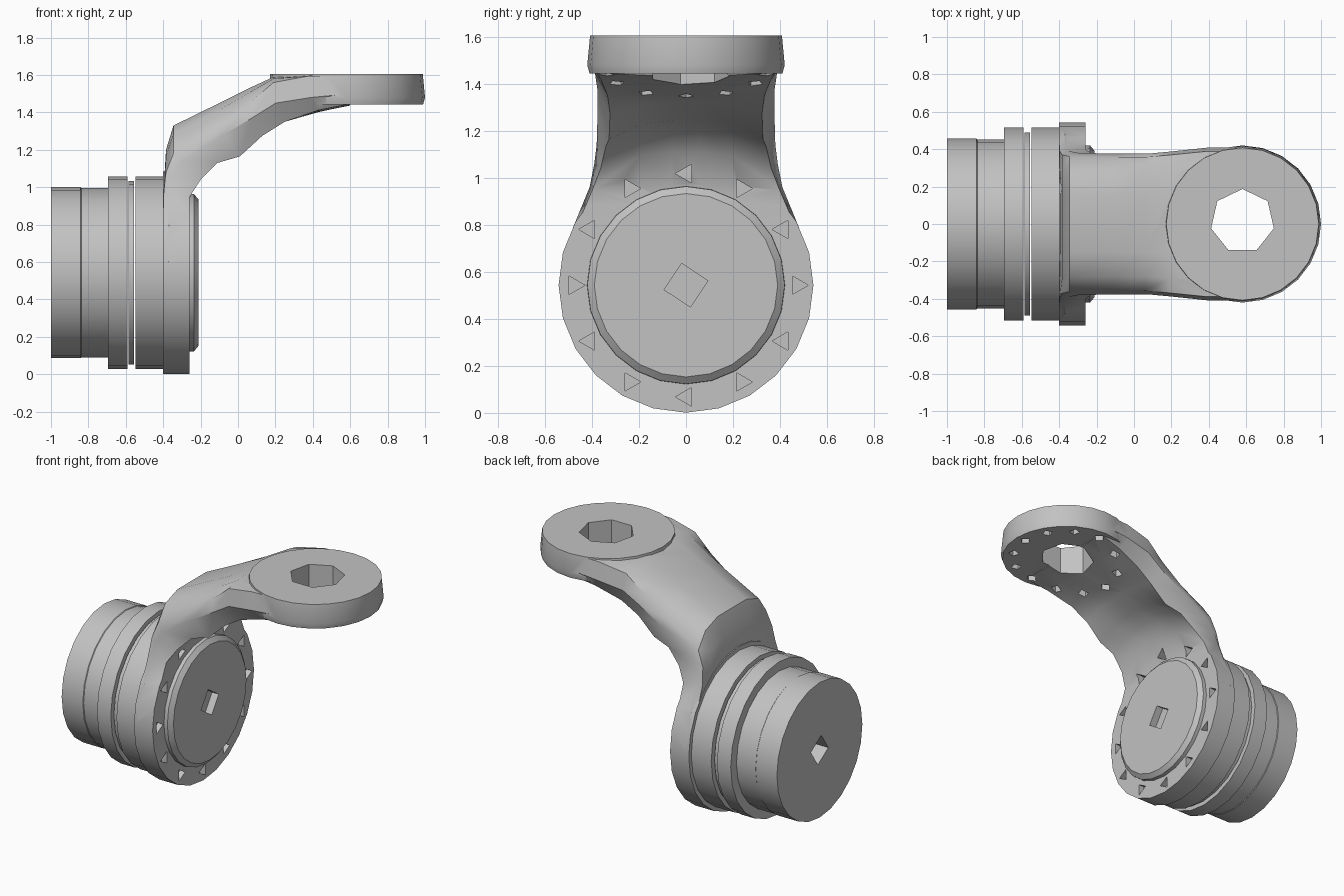
import bpy, bmesh
from math import cos, sin, pi, radians
from mathutils import Vector

cube = bpy.data.objects.get("Cube")
if cube:
    bpy.data.objects.remove(cube, do_unlink=True)

AXIS_Z = 0.543      # height of the motor axis
PAD_X = 0.58        # centre of the round mounting pad
SIDES = 24
COLOUR = (0.54, 0.54, 0.54, 1)

grey = bpy.data.materials.new("plain_grey")
grey.diffuse_color = COLOUR
grey.use_nodes = True
grey.node_tree.nodes["Principled BSDF"].inputs["Base Color"].default_value = COLOUR


def make_object(name, rings):
    """Skin a list of closed rings and cap both ends."""
    bm = bmesh.new()
    loops = [[bm.verts.new(p) for p in ring] for ring in rings]
    for a, b in zip(loops, loops[1:]):
        for i in range(len(a)):
            j = (i + 1) % len(a)
            bm.faces.new((a[i], a[j], b[j], b[i]))
    bm.faces.new(loops[0])
    bm.faces.new(loops[-1])
    bmesh.ops.recalc_face_normals(bm, faces=bm.faces)
    mesh = bpy.data.meshes.new(name)
    bm.to_mesh(mesh)
    bm.free()
    mesh.materials.append(grey)
    obj = bpy.data.objects.new(name, mesh)
    bpy.context.collection.objects.link(obj)
    return obj


def turned(name, profile, sides=SIDES, centre=(0, 0, AXIS_Z), axis="X", spin=0.0):
    """Turn (position, radius) pairs about an axis."""
    rings = []
    for t, r in profile:
        ring = []
        for i in range(sides):
            a = 2 * pi * i / sides + spin
            p = (t, r * cos(a), r * sin(a)) if axis == "X" else (r * cos(a), r * sin(a), t)
            ring.append(Vector(centre) + Vector(p))
        rings.append(ring)
    return make_object(name, rings)


def combine(target, tool, operation):
    """Apply a boolean and discard the tool."""
    mod = target.modifiers.new("join", "BOOLEAN")
    mod.operation, mod.solver, mod.object = operation, "EXACT", tool
    bpy.context.view_layer.objects.active = target
    bpy.ops.object.modifier_apply(modifier=mod.name)
    bpy.data.objects.remove(tool, do_unlink=True)


def merged_cutters(cutters):
    """Join small separate cutters into a single object."""
    bm = bmesh.new()
    for c in cutters:
        bm.from_mesh(c.data)
        bpy.data.objects.remove(c, do_unlink=True)
    mesh = bpy.data.meshes.new("screw_cutter")
    bm.to_mesh(mesh)
    bm.free()
    obj = bpy.data.objects.new("screw_cutter", mesh)
    obj.hide_render = True
    bpy.context.collection.objects.link(obj)
    return obj


def arm_section(ox, oz, ix, iz, hw, crown, flank, arch, lip):
    """Domed top, flanks turning under to a lip, arched underside."""
    half = [(ox, 0.4, oz), (ox, 0.75, oz - 0.3 * crown), (ox, 0.95, oz - crown),
            (ox * 0.8 + ix * 0.2, 1, oz - flank), (ix, lip, iz),
            (ix, 0.5, iz + 0.8 * arch), (ix, 0.15, iz + arch)]
    ring = [(x, hw * w, z) for x, w, z in half]
    return ring + [(x, -y, z) for x, y, z in reversed(ring)]


# Motor: rear can, thin washer and front housing, with narrow gaps between
rear_can = turned("rear_can", [
    (-1.0, 0.457), (-0.842, 0.457), (-0.838, 0.453), (-0.695, 0.453),
    (-0.695, 0.515), (-0.592, 0.515)])
washer = turned("washer", [(-0.586, 0.49), (-0.556, 0.49)])
front_housing = turned("front_housing", [
    (-0.549, 0.515), (-0.38, 0.515), (-0.38, 0.425), (-0.235, 0.42), (-0.21, 0.39)])

# Shaft recesses in both ends of the motor
for body, x0, x1 in ((rear_can, -1.1, -0.9), (front_housing, -0.3, -0.1)):
    combine(body, turned("shaft_cutter", [(x0, 0.095), (x1, 0.095)], 4, spin=0.2), "DIFFERENCE")

# Bracket ring around the front of the motor
bracket = turned("bracket", [(-0.40, 0.542), (-0.26, 0.542)])

# Swept arm: outer x, z, inner x, z, half width, crown, flank, arch, lip
stations = [
    (-0.397, 0.60, -0.263, 0.60, 0.535, 0, 0, 0, 0.98),
    (-0.397, 0.80, -0.263, 0.78, 0.48, 0, 0.01, 0, 0.98),
    (-0.397, 1.00, -0.258, 0.95, 0.41, 0.03, 0.04, 0.02, 0.97),
    (-0.385, 1.20, -0.20, 1.04, 0.39, 0.12, 0.14, 0.07, 0.93),
    (-0.345, 1.33, -0.11, 1.13, 0.38, 0.15, 0.19, 0.09, 0.90),
    (-0.10, 1.45, 0.01, 1.165, 0.376, 0.12, 0.17, 0.08, 0.87),
    (0.06, 1.53, 0.13, 1.275, 0.376, 0.08, 0.16, 0.05, 0.86),
    (0.19, 1.59, 0.25, 1.35, 0.388, 0.03, 0.14, 0, 0.86),
    (0.38, 1.60, 0.43, 1.412, 0.408, 0.005, 0.12, -0.01, 0.88),
    (0.60, 1.60, 0.60, 1.446, 0.412, 0.002, 0.10, -0.01, 0.92)]
arm = make_object("arm", [arm_section(*s) for s in stations])
combine(bracket, arm, "UNION")

# Round mounting pad with its centre hole
pad = turned("pad", [(1.443, 0.41), (1.48, 0.42), (1.605, 0.408)],
             centre=(PAD_X, 0, 0), axis="Z")
combine(bracket, pad, "UNION")
hole = turned("hole_cutter", [(1.2, 0.172), (1.8, 0.172)], 7, (PAD_X, 0.015, 0), "Z", pi / 2)
combine(bracket, hole, "DIFFERENCE")

# Screw holes around the ring face and under the pad
screws = []
for i in range(12):
    a = i * pi / 6
    screws.append(turned("screw", [(-0.30, 0.045), (-0.2, 0.045)], 3,
                         (0, 0.475 * cos(a), AXIS_Z + 0.475 * sin(a)), spin=a * 2))
    screws.append(turned("screw", [(1.25, 0.035), (1.48, 0.035)], 4,
                         (PAD_X + 0.34 * cos(a), 0.34 * sin(a), 0), "Z", a))
combine(bracket, merged_cutters(screws), "DIFFERENCE")

# Smooth shading with crisp edges
bpy.ops.object.select_all(action="DESELECT")
for obj in (rear_can, washer, front_housing, bracket):
    obj.select_set(True)
bpy.context.view_layer.objects.active = bracket
bpy.ops.object.shade_smooth_by_angle(angle=radians(38))
